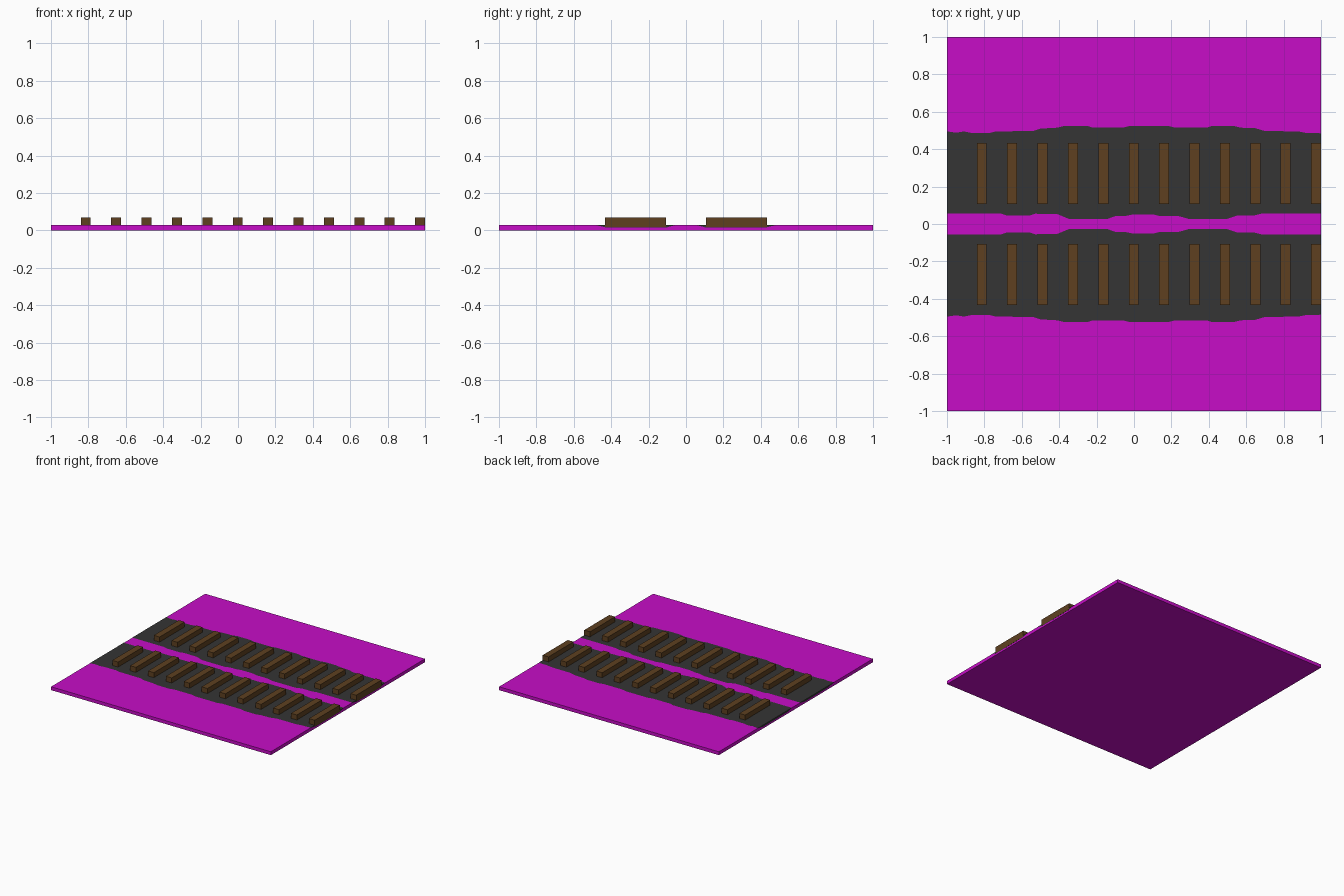
import bpy
import bmesh

cube = bpy.data.objects.get("Cube")
if cube:
    bpy.data.objects.remove(cube, do_unlink=True)


def material(name, rgb):
    m = bpy.data.materials.new(name)
    m.use_nodes = True
    m.diffuse_color = (*rgb, 1)
    bsdf = next(n for n in m.node_tree.nodes if n.type == 'BSDF_PRINCIPLED')
    bsdf.inputs["Base Color"].default_value = (*rgb, 1)
    return m


MAGENTA = material("magenta ground", (0.57, 0.004, 0.57))
GRAVEL = material("dark gravel", (0.035, 0.035, 0.035))
WOOD = material("brown wood", (0.112, 0.051, 0.0145))


def finish(name, bm, mat):
    bmesh.ops.recalc_face_normals(bm, faces=bm.faces)
    mesh = bpy.data.meshes.new(name)
    bm.to_mesh(mesh)
    bm.free()
    mesh.materials.append(mat)
    obj = bpy.data.objects.new(name, mesh)
    bpy.context.collection.objects.link(obj)
    return obj


def box(name, lo, hi, mat):
    bm = bmesh.new()
    bmesh.ops.create_cube(bm, size=1)
    for v in bm.verts:
        v.co = [(a + b) / 2 + c * (b - a) for a, b, c in zip(lo, hi, v.co)]
    return finish(name, bm, mat)


# Uneven outer and inner edges of a gravel bed, as (x, y) points
OUTER = [(-1, .495), (-.95, .488), (-.91, .495), (-.87, .487), (-.77, .487),
         (-.74, .495), (-.54, .497), (-.5, .51), (-.41, .515), (-.37, .525),
         (-.25, .525), (-.22, .515), (-.06, .515), (-.02, .525), (.18, .525),
         (.22, .515), (.39, .515), (.42, .525), (.53, .525), (.57, .515),
         (.65, .512), (.7, .497), (.88, .495), (.92, .487), (1, .485)]
INNER = [(-1, .055), (-.71, .055), (-.68, .045), (-.56, .045), (-.53, .055),
         (-.41, .053), (-.35, .028), (-.14, .028), (-.1, .042), (-.05, .042),
         (0, .052), (.1, .052), (.14, .042), (.24, .042), (.29, .028),
         (.5, .028), (.55, .045), (.64, .045), (.68, .055), (1, .055)]


def edge_y(points, x):
    for (x0, y0), (x1, y1) in zip(points, points[1:]):
        if x <= x1:
            return y0 + (y1 - y0) * (x - x0) / (x1 - x0)
    return points[-1][1]


def gravel_bed(name, side):
    """Sunken bed with sloped sides, lofted along x."""
    bm = bmesh.new()
    rings = []
    for x in sorted({p[0] for p in OUTER + INNER}):
        yo, yi = edge_y(OUTER, x), edge_y(INNER, x)
        section = [(yi, .0285), (yo, .0285), (.42, .014), (.11, .014)]
        rings.append([bm.verts.new((x * .9995, side * y, z)) for y, z in section])
    for a, b in zip(rings, rings[1:]):
        for i in range(4):
            j = (i + 1) % 4
            bm.faces.new((a[i], a[j], b[j], b[i]))
    bm.faces.new(rings[0])
    bm.faces.new(rings[-1])
    return finish(name, bm, GRAVEL)


# Ground slab
box("ground_slab", (-.999, -1, 0), (.999, 1, .0277), MAGENTA)

# Two mirrored tracks: gravel bed and twelve wooden sleepers each
for label, side in (("back", 1), ("front", -1)):
    gravel_bed(label + "_gravel_bed", side)
    ya, yb = sorted((side * .107, side * .432))
    for k in range(12):
        x = .9735 - .1625 * k
        box(f"{label}_sleeper_{k + 1}", (x - .0265, ya, .018),
            (x + .0265, yb, .07), WOOD)
